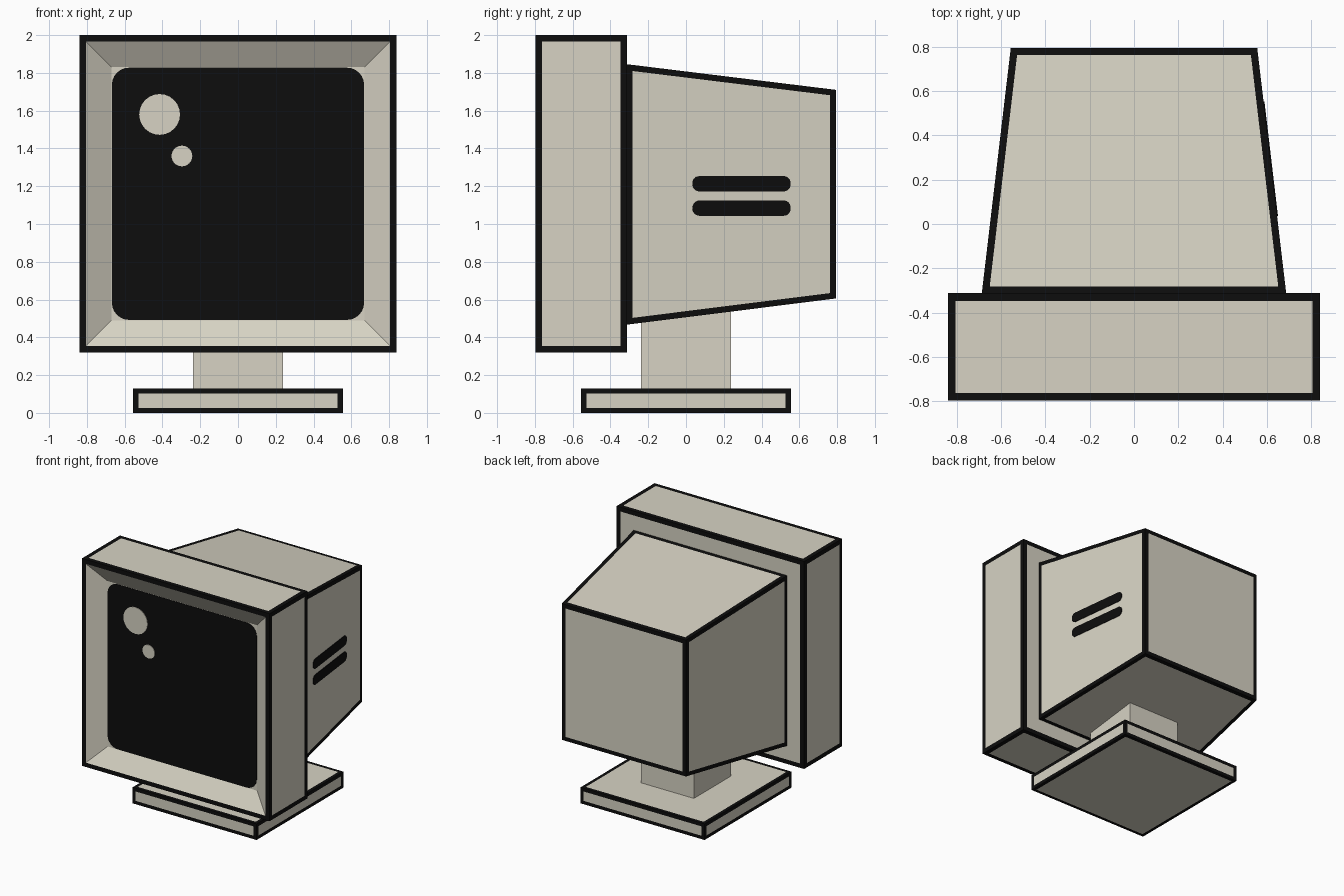
import bpy, bmesh, math
from mathutils import Matrix, Vector

if "Cube" in bpy.data.objects:
    bpy.data.objects.remove(bpy.data.objects["Cube"])


def make_mat(name, rgb):
    m = bpy.data.materials.new(name)
    m.diffuse_color = (*rgb, 1)
    m.use_nodes = True
    m.node_tree.nodes["Principled BSDF"].inputs["Base Color"].default_value = m.diffuse_color
    return m


BEIGE = make_mat("beige plastic", (0.68, 0.65, 0.55))
BLACK = make_mat("ink black", (0.004, 0.004, 0.004))


def finish(name, bm, mats):
    bmesh.ops.recalc_face_normals(bm, faces=bm.faces)
    me = bpy.data.meshes.new(name)
    bm.to_mesh(me)
    bm.free()
    for m in mats:
        me.materials.append(m)
    ob = bpy.data.objects.new(name, me)
    bpy.context.collection.objects.link(ob)
    return ob


def tapered_box(front, back):
    """Box lofted along y; each end is (y, half width, z low, z high)."""
    bm = bmesh.new()
    ends = []
    for y, w, lo, hi in (front, back):
        ends.append([bm.verts.new((x, y, z)) for x, z in
                     ((-w, lo), (w, lo), (w, hi), (-w, hi))])
    a, b = ends
    bm.faces.new(a)
    bm.faces.new(b[::-1])
    for i in range(4):
        j = (i + 1) % 4
        bm.faces.new((a[j], a[i], b[i], b[j]))
    bmesh.ops.recalc_face_normals(bm, faces=bm.faces)
    return bm


def ink_edges(bm, width):
    """Inset every face and colour the border black."""
    rim = bmesh.ops.inset_individual(bm, faces=bm.faces[:], thickness=width,
                                     use_even_offset=True)["faces"]
    for f in rim:
        f.material_index = 1


def plate(name, w, h, r, mat, origin, u, v, thick=0.004, seg=6):
    """Thin rounded rectangle centred at origin, lying in the u-v plane."""
    u, v = Vector(u).normalized(), Vector(v).normalized()
    n = u.cross(v)
    o = Vector(origin)
    bm = bmesh.new()
    outline = []
    for k, (sx, sy) in enumerate(((1, 1), (-1, 1), (-1, -1), (1, -1))):
        for i in range(seg + 1):
            t = math.pi / 2 * (k + i / seg)
            outline.append((sx * (w / 2 - r) + r * math.cos(t),
                            sy * (h / 2 - r) + r * math.sin(t)))
    face = bm.faces.new([bm.verts.new(o + u * a + v * b) for a, b in outline])
    ext = bmesh.ops.extrude_face_region(bm, geom=[face])["geom"]
    bmesh.ops.translate(bm, vec=n * thick,
                        verts=[e for e in ext if isinstance(e, bmesh.types.BMVert)])
    bmesh.ops.remove_doubles(bm, verts=bm.verts, dist=1e-5)
    return finish(name, bm, [mat])


# Front frame with sloped recess
bm = tapered_box((-0.797, 0.84, 0.32, 2.0), (-0.312, 0.84, 0.32, 2.0))
ink_edges(bm, 0.035)
bm.normal_update()
front = [f for f in bm.faces if f.material_index == 0 and f.normal.y < -0.9]
bmesh.ops.inset_individual(bm, faces=front, thickness=0.135, depth=-0.085,
                           use_even_offset=True)
finish("screen_frame", bm, [BEIGE, BLACK])

# Screen and its two round highlights
SY = -0.712
X, Z = (1, 0, 0), (0, 0, 1)
plate("screen", 1.335, 1.335, 0.09, BLACK, (0, SY, 1.16), X, Z)
plate("large_highlight", 0.216, 0.216, 0.1079, BEIGE, (-0.415, SY - 0.004, 1.58), X, Z)
plate("small_highlight", 0.11, 0.11, 0.0549, BEIGE, (-0.297, SY - 0.004, 1.36), X, Z)

# Tapered rear housing
Y0, W0, Y1, W1 = -0.314, 0.687, 0.795, 0.556
bm = tapered_box((Y0, W0, 0.467, 1.846), (Y1, W1, 0.606, 1.71))
ink_edges(bm, 0.032)
finish("rear_housing", bm, [BEIGE, BLACK])

# Two vent slots, on the right side only
cy = 0.294
cx = W0 + (W1 - W0) * (cy - Y0) / (Y1 - Y0)
for i, z in enumerate((1.213, 1.084)):
    plate(f"vent_slot_{i + 1}", 0.522, 0.081, 0.036, BLACK, (cx, cy, z),
          (W1 - W0, Y1 - Y0, 0), Z)

# Neck
bm = tapered_box((-0.237, 0.237, 0.12, 0.6), (0.237, 0.237, 0.12, 0.6))
finish("neck", bm, [BEIGE])

# Base
bm = tapered_box((-0.555, 0.555, 0, 0.13), (0.555, 0.555, 0, 0.13))
ink_edges(bm, 0.027)
finish("base", bm, [BEIGE, BLACK])
